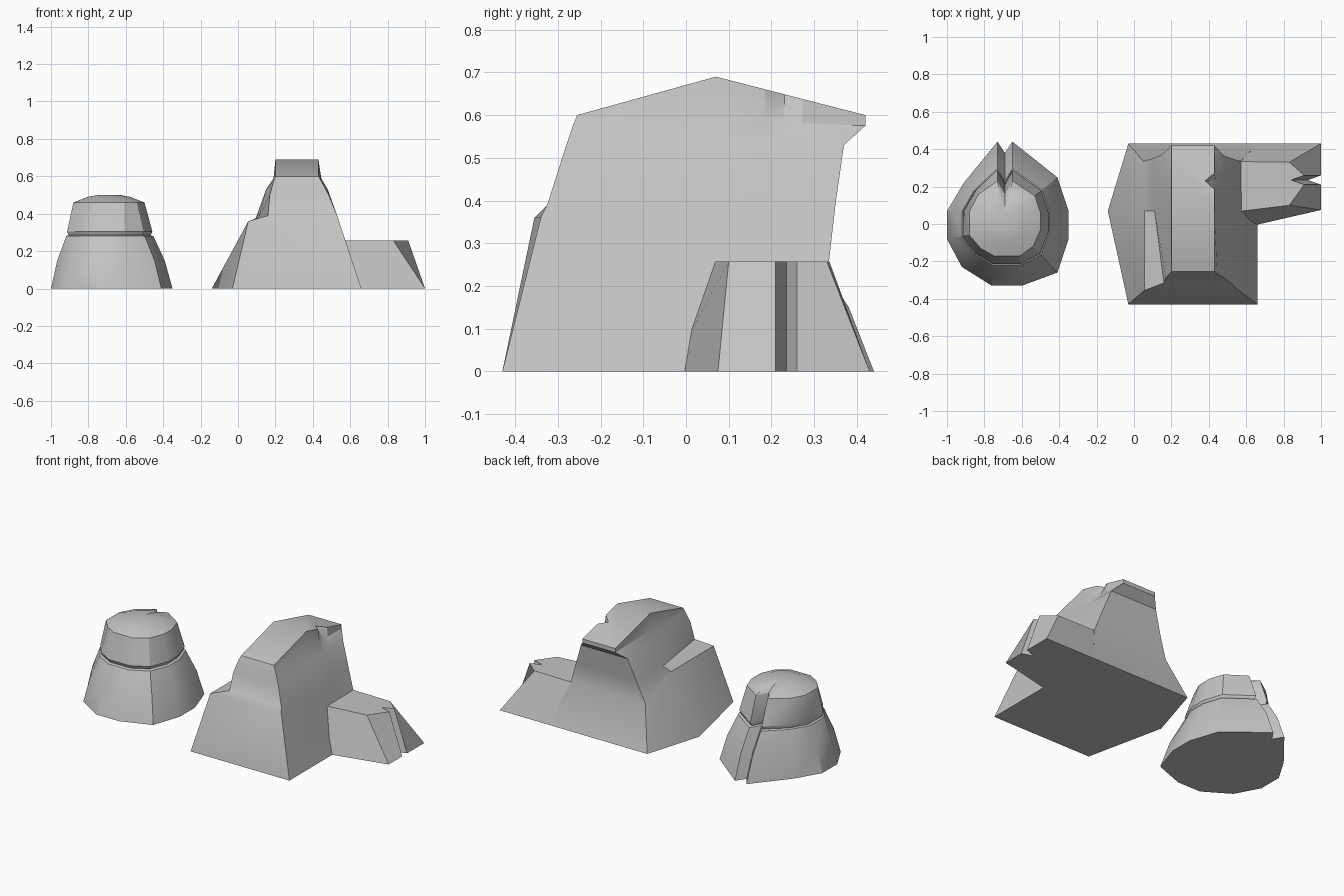
import bpy
import bmesh
from math import radians
from mathutils import Vector

old = bpy.data.objects.get("Cube")
if old:
    bpy.data.objects.remove(old, do_unlink=True)

stone = bpy.data.materials.new("grey stone")
stone.use_nodes = True
stone.diffuse_color = (0.55, 0.55, 0.55, 1)
shader = next(n for n in stone.node_tree.nodes if n.type == "BSDF_PRINCIPLED")
shader.inputs["Base Color"].default_value = stone.diffuse_color
shader.inputs["Roughness"].default_value = 0.9


def loft(name, rings, top_faces=None, angle=30):
    """Skin equal-length rings from bottom to top and close both ends."""
    bm = bmesh.new()
    loops = [[bm.verts.new(p) for p in ring] for ring in rings]
    count = len(loops[0])
    for low, high in zip(loops, loops[1:]):
        for i in range(count):
            j = (i + 1) % count
            bm.faces.new((low[i], low[j], high[j], high[i]))
    bm.faces.new(loops[0][::-1])
    for face in top_faces or [range(count)]:
        bm.faces.new([loops[-1][i] for i in face])
    bmesh.ops.remove_doubles(bm, verts=bm.verts, dist=0.0005)
    bmesh.ops.recalc_face_normals(bm, faces=bm.faces)
    mesh = bpy.data.meshes.new(name)
    bm.to_mesh(mesh)
    bm.free()
    mesh.materials.append(stone)
    obj = bpy.data.objects.new(name, mesh)
    bpy.context.collection.objects.link(obj)
    bpy.ops.object.select_all(action="DESELECT")
    obj.select_set(True)
    bpy.context.view_layer.objects.active = obj
    bpy.ops.object.shade_smooth_by_angle(angle=radians(angle))
    return obj


# Round boulder: a cracked base outline blends into a smaller crown outline
foot = [(-1, .07), (-1, -.08), (-.92, -.23), (-.76, -.33), (-.6, -.33),
        (-.41, -.26), (-.35, -.08), (-.35, .07), (-.41, .25),
        (-.65, .44), (-.69, .38), (-.73, .44), (-.91, .22)]
crown = [(-.88, .07), (-.88, -.06), (-.82, -.13), (-.75, -.17), (-.61, -.17),
         (-.54, -.12), (-.5, -.03), (-.5, .06), (-.53, .15),
         (-.65, .23), (-.69, .16), (-.73, .23), (-.83, .16)]
centre = Vector((-.69, .02))


def boulder_ring(blend, height, shrink=1):
    ring = []
    for a, b in zip(foot, crown):
        p = centre + (Vector(a).lerp(Vector(b), blend) - centre) * shrink
        ring.append((p.x, p.y, height))
    return ring


loft("round_boulder", [
    boulder_ring(0, 0),
    boulder_ring(.28, .15),
    boulder_ring(.68, .28),
    boulder_ring(.78, .285),
    boulder_ring(.72, .305),
    boulder_ring(1, .46),
    boulder_ring(1, .49, .6),
    boulder_ring(1, .5, .3),
])


# Tall rock: each level lists the two front corners, the right middle,
# the two back corners and the left middle
def rock_ring(corners, notch=0.0):
    fl, fr, rm, br, bl, lm = [Vector(c) for c in corners]
    chips = [rm.lerp(br, t) for t in (.33, .46, .58)]
    chips[1].x -= notch
    return [fl, fr, rm, *chips, br, bl, lm]


ground = rock_ring([(-.03, -.43, 0), (.66, -.43, 0), (.66, .07, 0),
                    (.66, .43, 0), (-.03, .43, 0), (-.14, .07, 0)])
shoulder = rock_ring([(.055, -.355, .36), (.54, -.34, .36), (.54, .07, .36),
                      (.57, .335, .26), (.05, .335, .26), (.055, .07, .36)])
ledge = rock_ring([(.16, -.315, .39), (.53, -.325, .39), (.53, .07, .39),
                   (.525, .35, .39), (.1, .35, .39), (.11, .07, .38)])
waist = rock_ring([(.17, -.29, .5), (.485, -.29, .5), (.48, .07, .53),
                   (.475, .37, .53), (.15, .37, .53), (.15, .07, .53)])
brow = rock_ring([(.19, -.265, .575), (.445, -.265, .575), (.445, .07, .59),
                  (.43, .42, .575), (.2, .42, .575), (.19, .07, .59)])
peak = rock_ring([(.2, -.255, .6), (.43, -.255, .6), (.43, .07, .69),
                  (.43, .42, .6), (.2, .42, .6), (.2, .07, .69)], .05)
loft("tall_rock", [ground, shoulder, ledge, waist, brow, peak],
     top_faces=[(0, 1, 2, 8), (8, 2, 3, 4, 5, 6, 7)])

# Low side slab with a split end, rooted inside the tall rock
slab_foot = [(.5, -.04), (1, .075), (1, .21), (.93, .235),
             (1, .26), (1, .43), (.5, .43)]
slab_top = [(.5, .06), (.83, .1), (.91, .21), (.84, .235),
            (.91, .26), (.83, .33), (.5, .335)]
loft("side_slab", [[(x, y, 0) for x, y in slab_foot],
                   [(x, y, .257) for x, y in slab_top]], angle=20)
